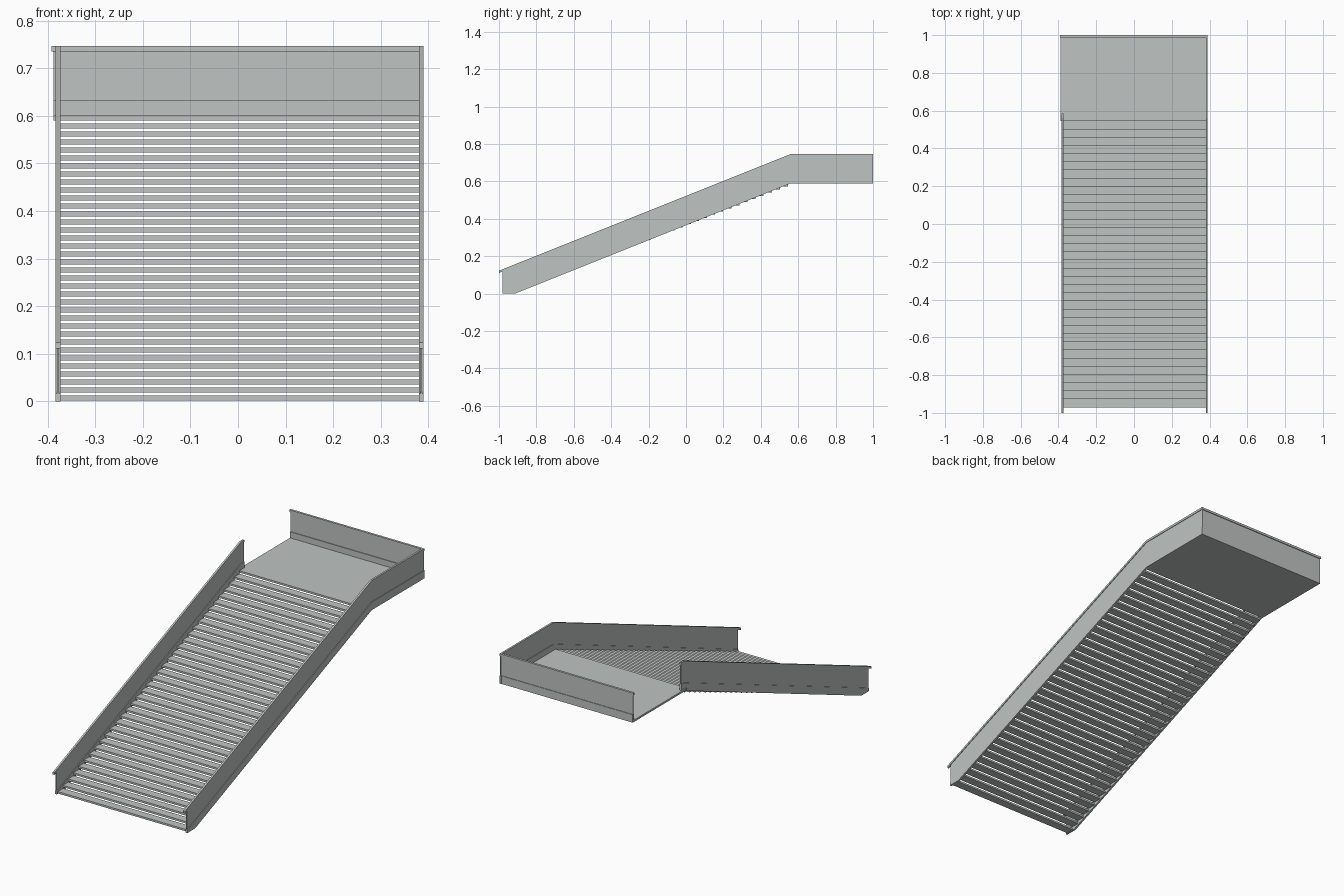
import bpy
import bmesh

cube = bpy.data.objects.get("Cube")
if cube:
    bpy.data.objects.remove(cube, do_unlink=True)

steel = bpy.data.materials.new("light grey steel")
steel.use_nodes = True
colour = (0.52, 0.55, 0.54, 1)
steel.diffuse_color = colour
steel.node_tree.nodes["Principled BSDF"].inputs["Base Color"].default_value = colour

KNEE, SLOPE = 0.56, 0.4      # where the flight meets the landing
BASE, TOP = 0.59, 0.747      # underside and rail top at the landing
BAND, CAP = 0.042, 0.012     # stringer and handrail heights


def extrude_x(name, profile, x0, x1):
    """Extrude a (y, z) outline from x0 to x1."""
    bm = bmesh.new()
    face = bm.faces.new([bm.verts.new((x0, y, z)) for y, z in profile])
    moved = bmesh.ops.extrude_face_region(bm, geom=[face])["geom"]
    verts = [g for g in moved if isinstance(g, bmesh.types.BMVert)]
    bmesh.ops.translate(bm, verts=verts, vec=(x1 - x0, 0, 0))
    bmesh.ops.recalc_face_normals(bm, faces=bm.faces)
    mesh = bpy.data.meshes.new(name)
    bm.to_mesh(mesh)
    bm.free()
    mesh.materials.append(steel)
    obj = bpy.data.objects.new(name, mesh)
    bpy.context.collection.objects.link(obj)
    return obj


def box(name, x0, x1, y0, y1, z0, z1):
    return extrude_x(name, [(y0, z0), (y1, z0), (y1, z1), (y0, z1)], x0, x1)


def line(level, y):
    """Height of a rail line that is at this level on the landing."""
    return level + SLOPE * min(y - KNEE, 0)


def rail_strip(name, x0, x1, y0, y1, low, high):
    """Strip following the flight and landing, cut off at the ground."""
    foot = KNEE - low / SLOPE
    bottom = [(y0, max(line(low, y0), 0))]
    if foot > y0:
        bottom.append((foot, 0))
    bottom += [(KNEE, low), (y1, low)]
    top = [(y1, high), (KNEE, high), (y0, line(high, y0))]
    return extrude_x(name, bottom + top, x0, x1)


# Side rails: stringer, thin panel and handrail
for side, x, end in (("right", -0.378, 0.585), ("left", 0.385, 1.0)):
    rail_strip(side + "_stringer", x - 0.005, x + 0.005, -0.98, end, BASE, BASE + BAND)
    rail_strip(side + "_panel", x - 0.002, x + 0.002, -0.98, end, BASE + BAND, TOP - CAP)
    rail_strip(side + "_handrail", x - 0.005, x + 0.005, -1.0, end, TOP - CAP, TOP)

# Back wall of the landing
box("back_stringer", -0.388, 0.388, 0.988, 0.999, BASE, BASE + BAND)
box("back_panel", -0.388, 0.388, 0.992, 0.996, BASE + BAND, TOP - CAP)
box("back_handrail", -0.392, 0.39, 0.988, 1.0, TOP - CAP, TOP)

# Treads and landing floor
COUNT, START = 35, -0.971
GOING, RISE, THICK = 0.0433, 0.0168, 0.01
for k in range(COUNT):
    y, z = START + GOING * k, 0.002 + RISE * k
    box(f"tread_{k + 1}", -0.374, 0.381, y, y + GOING + 0.001, z, z + THICK)
box("landing_floor", -0.388, 0.382, START + GOING * COUNT, 0.99, BASE, BASE + THICK)
